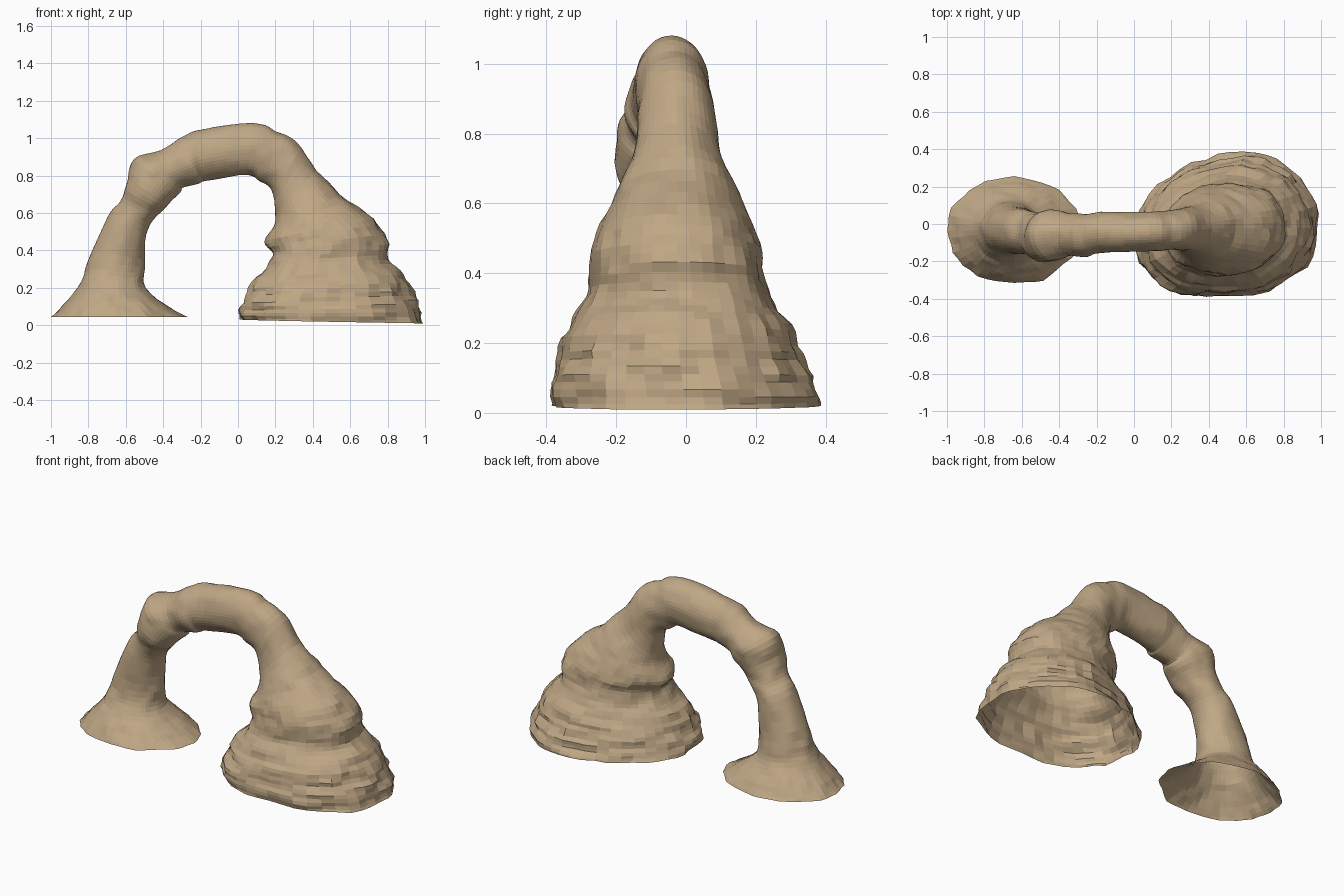
import bpy, bmesh, math
from mathutils import Vector, noise

if "Cube" in bpy.data.objects:
    bpy.data.objects.remove(bpy.data.objects["Cube"])

# Cross-sections along the arch: outer x, outer z, inner x, inner z, y centre, y half-width
SECTIONS = [
    (-1.00, .045, -.28, .045, -.035, .285),
    (-.92, .13, -.40, .12, -.035, .23),
    (-.84, .23, -.49, .20, -.035, .16),
    (-.80, .34, -.50, .31, -.03, .13),
    (-.70, .58, -.49, .49, -.04, .12),
    (-.63, .66, -.44, .575, -.05, .115),
    (-.60, .75, -.39, .63, -.07, .13),
    (-.56, .885, -.31, .71, -.06, .135),
    (-.41, .935, -.295, .735, -.055, .115),
    (-.30, 1.01, -.21, .755, -.06, .115),
    (-.19, 1.05, -.17, .77, -.045, .108),
    (.08, 1.08, .05, .805, -.04, .105),
    (.20, 1.04, .12, .77, -.035, .108),
    (.31, .985, .18, .73, -.03, .11),
    (.42, .83, .20, .60, -.025, .13),
    (.55, .70, .19, .53, -.025, .18),
    (.73, .57, .145, .45, -.025, .23),
    (.80, .46, .18, .385, -.025, .245),
    (.80, .35, .16, .32, -.02, .26),
    (.89, .27, .09, .235, -.02, .31),
    (.93, .18, .05, .16, -.02, .345),
    (.965, .09, .01, .08, -.01, .37),
    (.98, .01, .005, .03, 0, .38),
]
SIDES, STEPS = 44, 4


def spline(a, b, c, d, t):
    """Smooth interpolation between sections b and c."""
    return [.5 * (2 * q + (r - p) * t + (2 * p - 5 * q + 4 * r - s) * t * t
                  + (3 * q - p - 3 * r + s) * t ** 3) for p, q, r, s in zip(a, b, c, d)]


def ring_points(sec):
    ox, oz, ix, iz, yc, hy = sec
    centre = Vector(((ox + ix) / 2, yc, (oz + iz) / 2))
    half = Vector(((ox - ix) / 2, 0, (oz - iz) / 2))
    # the wide right base leans into a skewed footprint with a fuller front right corner
    base = max(0, min(1, (.6 - centre.z) / .5)) if centre.x > .2 else 0
    pts = []
    for k in range(SIDES):
        a = 2 * math.pi * k / SIDES
        c, s = math.cos(a), math.sin(a)
        skew = .10 * base * s * (1 - .7 * max(0, c))
        rad = half * c + Vector((skew, hy * s, 0))
        if c > 0 and s < 0:
            rad *= 1 - .2 * base * c * s
        p = centre + rad
        # weathered lumps and horizontal strata
        lump = .045 * noise.noise(p * 6) + .045 * noise.noise(p * 15)
        layer = noise.noise(Vector((p.x * 4, p.y * 4, p.z * 24)))
        p += rad * (lump + (.015 + .03 * base) * layer)
        p.z = max(p.z, 0)
        pts.append(p)
    return pts


# Loft one open-ended rock shell
bm = bmesh.new()
rings = []
n = len(SECTIONS)
for i in range(n - 1):
    ctrl = [SECTIONS[max(0, min(n - 1, i + o))] for o in (-1, 0, 1, 2)]
    for s in range(STEPS):
        rings.append(spline(*ctrl, s / STEPS))
rings.append(SECTIONS[-1])
rings = [[bm.verts.new(p) for p in ring_points(sec)] for sec in rings]
for r0, r1 in zip(rings, rings[1:]):
    for k in range(SIDES):
        j = (k + 1) % SIDES
        bm.faces.new((r0[k], r0[j], r1[j], r1[k]))
bmesh.ops.recalc_face_normals(bm, faces=bm.faces)
mesh = bpy.data.meshes.new("rock_arch")
bm.to_mesh(mesh)
bm.free()
arch = bpy.data.objects.new("rock_arch", mesh)
bpy.context.collection.objects.link(arch)

# Sandstone colour
stone = bpy.data.materials.new("sandstone")
stone.diffuse_color = (.52, .385, .235, 1)
stone.use_nodes = True
stone.node_tree.nodes["Principled BSDF"].inputs["Base Color"].default_value = stone.diffuse_color
mesh.materials.append(stone)
